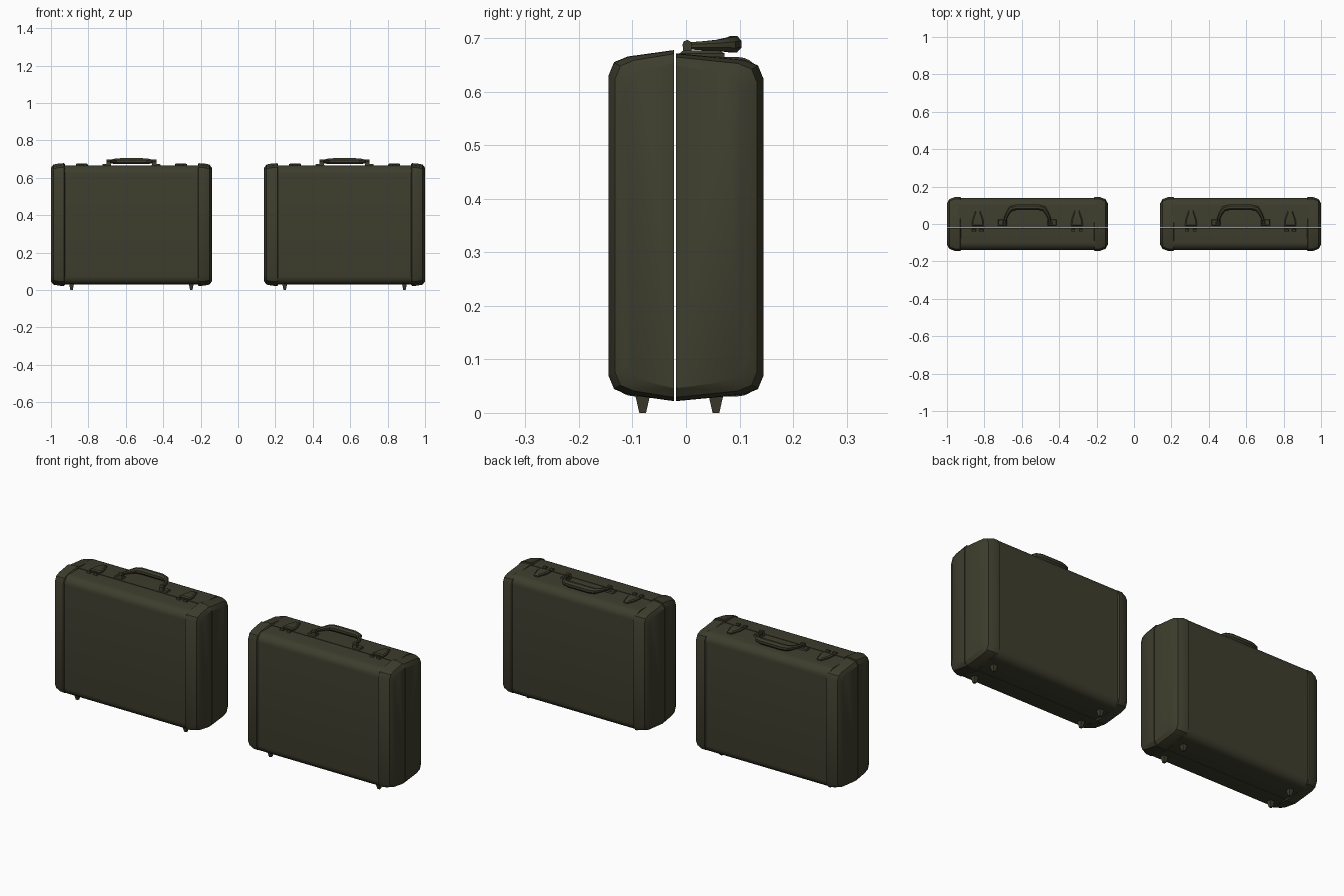
import bpy, bmesh
from math import cos, sin, pi, radians
from mathutils import Vector

cube = bpy.data.objects.get("Cube")
if cube:
    bpy.data.objects.remove(cube, do_unlink=True)

olive = bpy.data.materials.new("dark_olive")
olive.use_nodes = True
olive.diffuse_color = (0.047, 0.047, 0.027, 1)
olive.node_tree.nodes["Principled BSDF"].inputs["Base Color"].default_value = olive.diffuse_color

CASES = {"right_case": -0.57, "left_case": 0.57}
FRONT_SEAM, BACK_SEAM = -0.0225, -0.0185


def place(name, bm):
    """Turn a bmesh into one part on each of the two cases."""
    bmesh.ops.recalc_face_normals(bm, faces=bm.faces)
    mesh = bpy.data.meshes.new(name)
    bm.to_mesh(mesh)
    bm.free()
    mesh.materials.append(olive)
    for p in mesh.polygons:
        p.use_smooth = True
    mesh.set_sharp_from_angle(angle=radians(32))
    for case, x in CASES.items():
        ob = bpy.data.objects.new(case + "_" + name, mesh)
        ob.location.x = x
        bpy.context.collection.objects.link(ob)


def loft(bm, rings):
    """Skin a row of equal rings and close both ends."""
    rows = [[bm.verts.new(p) for p in ring] for ring in rings]
    n = len(rows[0])
    for a, b in zip(rows, rows[1:]):
        for i in range(n):
            j = (i + 1) % n
            bm.faces.new((a[i], a[j], b[j], b[i]))
    bm.faces.new(rows[0])
    bm.faces.new(rows[-1])


def shell_ring(x, side, seam, top, bottom, depth, radius, segs, drop):
    """Half-case outline at one x: seam, rounded top corner, rounded bottom corner, seam."""
    pts = [(seam, top)]
    for i in range(segs + 1):
        a = pi / 2 * (1 - i / segs)
        pts.append((side * (depth - radius + radius * cos(a)),
                    top - drop - radius + radius * sin(a)))
    for i in range(segs + 1):
        a = -pi / 2 * i / segs
        pts.append((side * (depth - radius + radius * cos(a)),
                    bottom + drop + radius + radius * sin(a)))
    pts.append((seam, bottom))
    return [(x, y, z) for y, z in pts]


# end cap stations: distance from centre, inset in depth, inset in height
CAP = [(0.355, 0.006, 0.006), (0.36, 0, 0), (0.385, 0, 0.001),
       (0.417, 0.012, 0.007), (0.43, 0.034, 0.024)]

for half, side, seam, peak in (("front", -1, FRONT_SEAM, 0.678), ("back", 1, BACK_SEAM, 0.672)):
    # main shell
    bm = bmesh.new()
    loft(bm, [shell_ring(x, side, seam, 0.667, 0.029, 0.139, 0.042, 6, 0.002)
              for x in (-0.37, 0.37)])
    place(half + "_shell", bm)
    # chamfered end caps
    for end, sx in (("right", -1), ("left", 1)):
        bm = bmesh.new()
        loft(bm, [shell_ring(sx * x, side, seam, peak - dz, 0.022 + dz, 0.145 - dy, 0.036, 2, 0.012)
                  for x, dy, dz in CAP])
        place(half + "_" + end + "_end_cap", bm)


def box(bm, centre, size, taper=(1, 1), up=1):
    """Block whose far z side is scaled by taper."""
    rings = []
    for s, (tx, ty) in ((-up, (1, 1)), (up, taper)):
        rings.append([(centre[0] + sx * size[0] / 2 * tx, centre[1] + sy * size[1] / 2 * ty,
                       centre[2] + s * size[2] / 2)
                      for sx, sy in ((-1, -1), (1, -1), (1, 1), (-1, 1))])
    loft(bm, rings)


for end, s in (("right", -1), ("left", 1)):
    # latch: tapered tongue on the back half, hasp plate on the front half
    bm = bmesh.new()
    outline = [(-0.032, -0.012), (0.032, -0.012), (0.03, 0.02), (0.012, 0.072),
               (-0.012, 0.072), (-0.03, 0.02)]
    loft(bm, [[(s * 0.265 + x * k, 0.02 + (y - 0.02) * k, z) for x, y in outline]
              for z, k in ((0.662, 1), (0.672, 1), (0.677, 0.8))])
    for dx in (-0.02, 0.02):
        box(bm, (s * 0.265 + dx, -0.034, 0.669), (0.022, 0.016, 0.012), (0.8, 0.7))
    place(end + "_latch", bm)

    # handle mount and hinge knob
    bm = bmesh.new()
    box(bm, (s * 0.132, 0.008, 0.669), (0.05, 0.032, 0.012), (0.85, 0.8))
    loft(bm, [[(s * 0.122 + dx, 0.002 + 0.009 * cos(a * pi / 4), 0.687 + 0.01 * sin(a * pi / 4))
               for a in range(8)] for dx in (-0.011, 0.011)])
    box(bm, (s * 0.122, 0.002, 0.679), (0.022, 0.016, 0.016))
    place(end + "_handle_mount", bm)

    # feet
    for half, y in (("front", -0.081), ("back", 0.056)):
        bm = bmesh.new()
        box(bm, (s * 0.32, y, 0.017), (0.026, 0.028, 0.034), (0.5, 0.45), up=-1)
        place(half + "_" + end + "_foot", bm)

# handle: faceted grip swept along an arch that leans back
half_path = [(0.122, 0.004, 0.686, 0.007), (0.118, 0.03, 0.686, 0.009), (0.105, 0.058, 0.687, 0.011),
             (0.088, 0.082, 0.688, 0.015), (0.06, 0.089, 0.689, 0.017)]
path = [(-x, y, z, r) for x, y, z, r in half_path] + half_path[::-1]
bm = bmesh.new()
rings = []
for i, (x, y, z, r) in enumerate(path):
    a, b = path[max(i - 1, 0)], path[min(i + 1, len(path) - 1)]
    along = Vector((b[0] - a[0], b[1] - a[1], 0)).normalized()
    out = Vector((-along.y, along.x, 0))
    rings.append([Vector((x, y, z)) + out * (r * 0.95 * cos(k * pi / 4 + pi / 8))
                  + Vector((0, 0, r * sin(k * pi / 4 + pi / 8))) for k in range(8)])
loft(bm, rings)
place("handle", bm)
